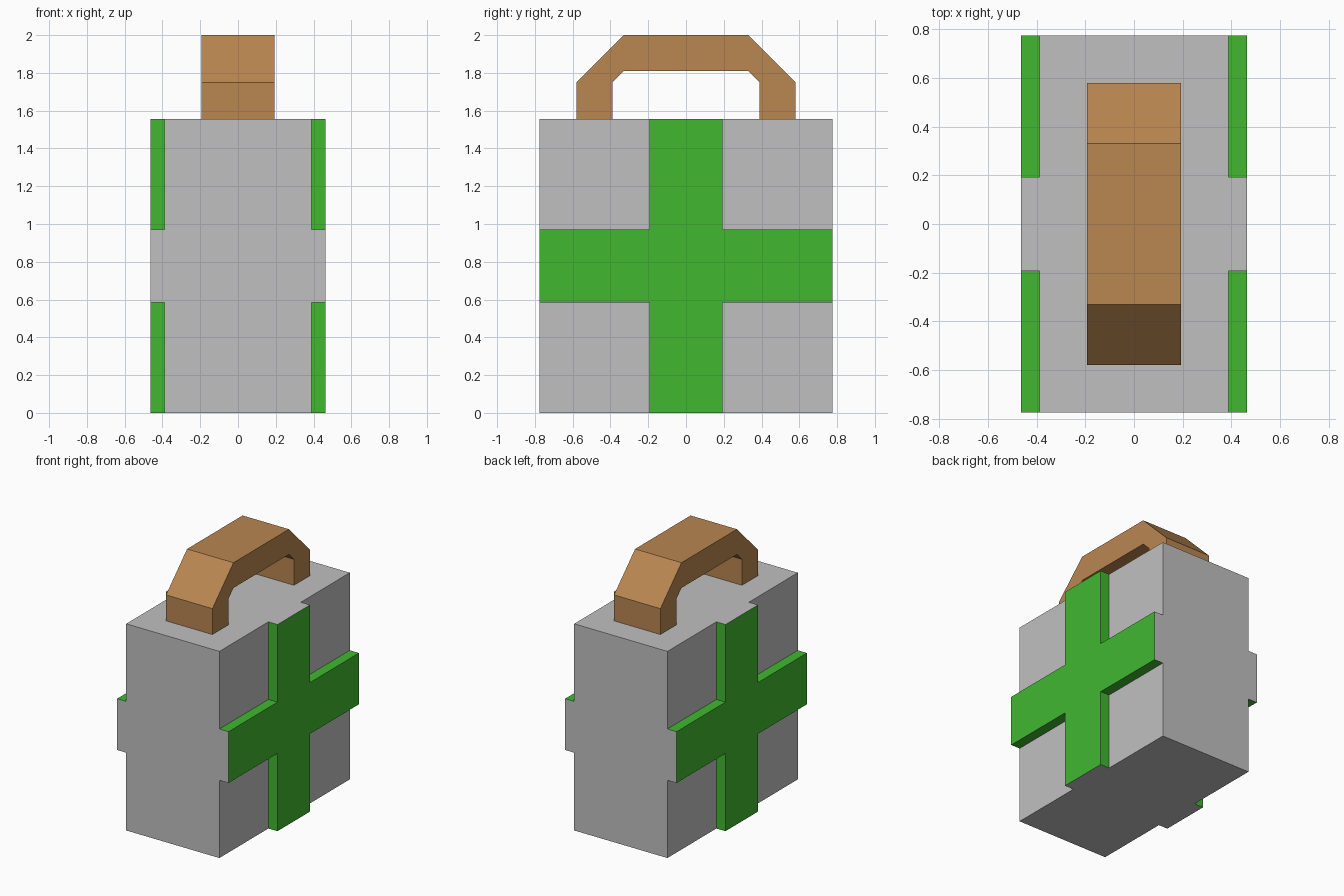
import bpy, bmesh

if "Cube" in bpy.data.objects:
    bpy.data.objects.remove(bpy.data.objects["Cube"])


def material(name, rgb):
    m = bpy.data.materials.new(name)
    m.diffuse_color = (*rgb, 1.0)
    m.use_nodes = True
    m.node_tree.nodes["Principled BSDF"].inputs["Base Color"].default_value = m.diffuse_color
    return m


grey = material("light grey", (0.53, 0.53, 0.53))
green = material("bright green", (0.052, 0.48, 0.03))
brown = material("handle brown", (0.49, 0.24, 0.083))

HALF_X, HALF_Y, HEIGHT = 0.388, 0.775, 1.555
ARM, MID, PLATE_X = 0.193, 0.778, 0.464


def prism(name, profile, x0, x1, mats, rule=None):
    """Extrude a (y, z) profile from x0 to x1."""
    bm = bmesh.new()
    face = bm.faces.new([bm.verts.new((x0, y, z)) for y, z in profile])
    new = bmesh.ops.extrude_face_region(bm, geom=[face], use_keep_orig=True)
    verts = [g for g in new["geom"] if isinstance(g, bmesh.types.BMVert)]
    bmesh.ops.translate(bm, verts=verts, vec=(x1 - x0, 0, 0))
    bmesh.ops.recalc_face_normals(bm, faces=bm.faces)
    if rule:
        for f in bm.faces:
            f.material_index = rule(f)
    mesh = bpy.data.meshes.new(name)
    bm.to_mesh(mesh)
    bm.free()
    for m in mats:
        mesh.materials.append(m)
    obj = bpy.data.objects.new(name, mesh)
    bpy.context.collection.objects.link(obj)
    return obj


# Case body
prism("case_body", [(-HALF_Y, 0), (HALF_Y, 0), (HALF_Y, HEIGHT), (-HALF_Y, HEIGHT)],
      -HALF_X, HALF_X, [grey])

# Raised crosses on both broad sides; the outer arm ends are grey
lo, hi = MID - ARM, MID + ARM
cross = [(-ARM, 0), (ARM, 0), (ARM, lo), (HALF_Y, lo), (HALF_Y, hi), (ARM, hi),
         (ARM, HEIGHT), (-ARM, HEIGHT), (-ARM, hi), (-HALF_Y, hi), (-HALF_Y, lo), (-ARM, lo)]


def arm_end(face):
    c = face.calc_center_median()
    return int(abs(c.y) > HALF_Y - 0.01 or c.z < 0.01 or c.z > HEIGHT - 0.01)


for side, label in ((1, "right"), (-1, "left")):
    prism(label + "_cross", cross, side * HALF_X, side * PLATE_X, [green, grey], arm_end)

# Carrying handle with chamfered corners
half = [(0.33, 2.0), (0.58, 1.75), (0.58, HEIGHT), (0.39, HEIGHT), (0.39, 1.75), (0.33, 1.81)]
handle = half + [(-y, z) for y, z in reversed(half)]
prism("handle", handle, -ARM, ARM, [brown])
